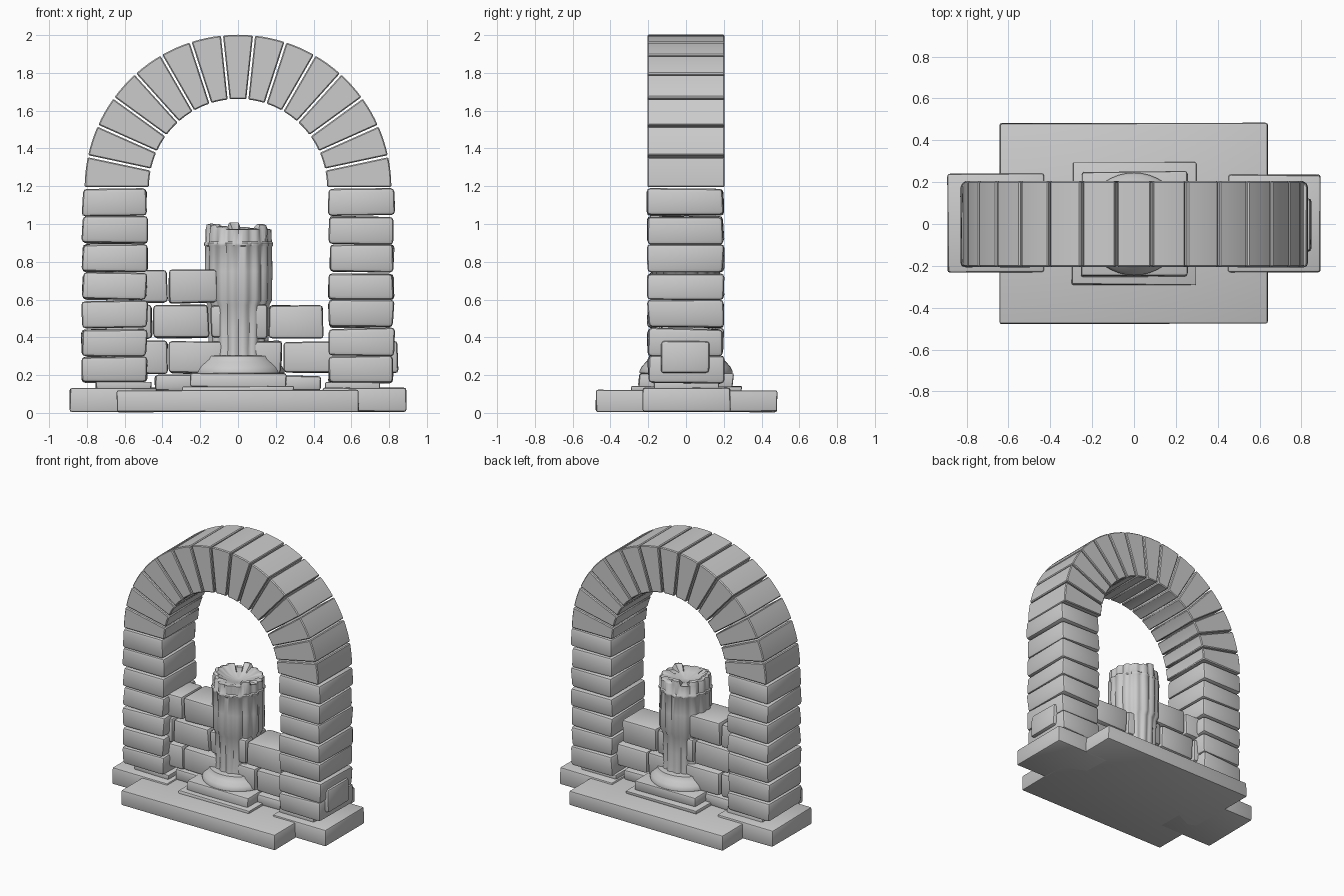
import bpy, bmesh, math, random
from math import sin, cos, pi, radians
from mathutils import Vector

if "Cube" in bpy.data.objects:
    bpy.data.objects.remove(bpy.data.objects["Cube"])

random.seed(7)


def finish(name, bm, angle=35):
    bmesh.ops.recalc_face_normals(bm, faces=bm.faces[:])
    me = bpy.data.meshes.new(name)
    bm.to_mesh(me)
    bm.free()
    me.shade_smooth()
    me.set_sharp_from_angle(angle=radians(angle))
    ob = bpy.data.objects.new(name, me)
    bpy.context.collection.objects.link(ob)
    return ob


def stone(name, x0, x1, y0, y1, z0, z1, bevel=0.016, jitter=0.005):
    """Worn block: box with jittered corners, and rounded edges."""
    bm = bmesh.new()
    bmesh.ops.create_cube(bm, size=1)
    for v in bm.verts:
        v.co = Vector((x0 if v.co.x < 0 else x1,
                       y0 if v.co.y < 0 else y1,
                       z0 if v.co.z < 0 else z1))
        v.co += Vector([random.uniform(-jitter, jitter) for _ in range(3)])
    bmesh.ops.bevel(bm, geom=bm.edges[:], offset=bevel, segments=2,
                    profile=0.5, affect='EDGES')
    return finish(name, bm)


def lathe(name, profile, n=40):
    """Closed solid of revolution from (radius, z) pairs."""
    bm = bmesh.new()
    rings = [[bm.verts.new((r * cos(2 * pi * i / n), r * sin(2 * pi * i / n), z))
              for i in range(n)] for r, z in profile]
    for a, b in zip(rings, rings[1:]):
        for i in range(n):
            j = (i + 1) % n
            bm.faces.new((a[i], a[j], b[j], b[i]))
    bm.faces.new(rings[0])
    bm.faces.new(rings[-1])
    return finish(name, bm)


# Base slabs
stone("base_slab", -0.64, 0.64, -0.477, 0.482, 0.006, 0.12, 0.01, 0.003)
stone("left_foot_slab", -0.89, -0.43, -0.23, 0.242, 0.006, 0.132, 0.012, 0.003)
stone("right_foot_slab", 0.45, 0.89, -0.23, 0.235, 0.006, 0.132, 0.012, 0.003)

# Pillars: seven stacked blocks on a thin bed stone, each side
for side, s in (("left", -1), ("right", 1)):
    a, b = sorted((s * 0.46, s * 0.75))
    stone(f"{side}_pillar_bed", a, b, -0.17, 0.17, 0.115, 0.165, 0.008)
    for i in range(7):
        z = 0.157 + i * 0.148
        a, b = sorted((s * 0.482, s * 0.825))
        stone(f"{side}_pillar_block", a, b, -0.202, 0.198, z, z + 0.141,
              0.02, 0.007)

# Arch: fifteen wedge stones
R_IN, R_OUT, ZC, COUNT, GAP, SEG = 0.472, 0.812, 1.19, 15, 0.011, 4
for k in range(COUNT):
    a0, a1 = pi * k / COUNT, pi * (k + 1) / COUNT
    outline = []
    for r, order in ((R_OUT, range(SEG + 1)), (R_IN, range(SEG, -1, -1))):
        g = GAP / (2 * r)
        for i in order:
            a = a0 + g + (a1 - a0 - 2 * g) * i / SEG
            outline.append((r * cos(a), ZC + r * sin(a)))
    bm = bmesh.new()
    f = bm.faces.new([bm.verts.new((x, -0.205, z)) for x, z in outline])
    ext = bmesh.ops.extrude_face_region(bm, geom=[f])
    bmesh.ops.translate(bm, vec=(0, 0.41, 0),
                        verts=[g for g in ext['geom'] if isinstance(g, bmesh.types.BMVert)])
    bmesh.ops.recalc_face_normals(bm, faces=bm.faces[:])
    sharp = [e for e in bm.edges if e.calc_face_angle(0) > 0.5]
    bmesh.ops.bevel(bm, geom=sharp, offset=0.006, segments=1, affect='EDGES')
    finish("arch_wedge", bm)

# Ruined wall between the pillars: (x0, x1, z0, z1)
for x0, x1, z0, z1 in (
        (-0.44, -0.20, 0.115, 0.20), (0.20, 0.44, 0.115, 0.20),
        (-0.70, -0.375, 0.21, 0.38), (-0.365, -0.08, 0.21, 0.38),
        (-0.07, 0.23, 0.21, 0.38), (0.24, 0.845, 0.21, 0.38),
        (-0.70, -0.455, 0.395, 0.57), (-0.445, -0.155, 0.395, 0.57),
        (-0.145, 0.155, 0.395, 0.57), (0.165, 0.45, 0.395, 0.57),
        (-0.70, -0.375, 0.582, 0.755), (-0.365, -0.11, 0.582, 0.755)):
    stone("wall_block", x0, x1, -0.13, 0.125, z0, z1, 0.018)

# Column footing
stone("column_bed", -0.295, 0.295, -0.29, 0.295, 0.11, 0.143, 0.008)
stone("column_plinth", -0.25, 0.255, -0.25, 0.25, 0.135, 0.207, 0.012)
lathe("column_base", [(0.225, 0.2), (0.245, 0.212), (0.245, 0.225), (0.235, 0.245),
                      (0.212, 0.27), (0.2, 0.285), (0.195, 0.3), (0.17, 0.305)])

# Fluted shaft, swelling above the wall, with a broken hollow top
N, FLUTES = 96, 16
levels = [(0.165, 0.29), (0.16, 0.34), (0.163, 0.45), (0.166, 0.57), (0.18, 0.60),
          (0.181, 0.75), (0.18, 0.88), (0.185, 0.887), (0.185, 0.9), (0.178, 0.907),
          (0.176, 0.97), (0.17, 0.995), (0.15, 1.0), (0.09, 0.96), (0.02, 0.94)]
chips = [random.uniform(-0.045, 0.012) for _ in range(FLUTES)]
bm = bmesh.new()
rings = []
for r, z in levels:
    ring = []
    for i in range(N):
        t = 2 * pi * i / N
        depth = 0.011 * abs(cos(FLUTES * t / 2)) ** 3 if r > 0.1 else 0
        rr = r - depth + random.uniform(-0.002, 0.002)
        zz = z + (chips[i * FLUTES // N] if z > 0.99 else 0)
        ring.append(bm.verts.new((0.003 + rr * cos(t), rr * sin(t), zz)))
    rings.append(ring)
for a, b in zip(rings, rings[1:]):
    for i in range(N):
        j = (i + 1) % N
        bm.faces.new((a[i], a[j], b[j], b[i]))
bm.faces.new(rings[0])
bm.faces.new(rings[-1])
finish("column_shaft", bm, 40)
